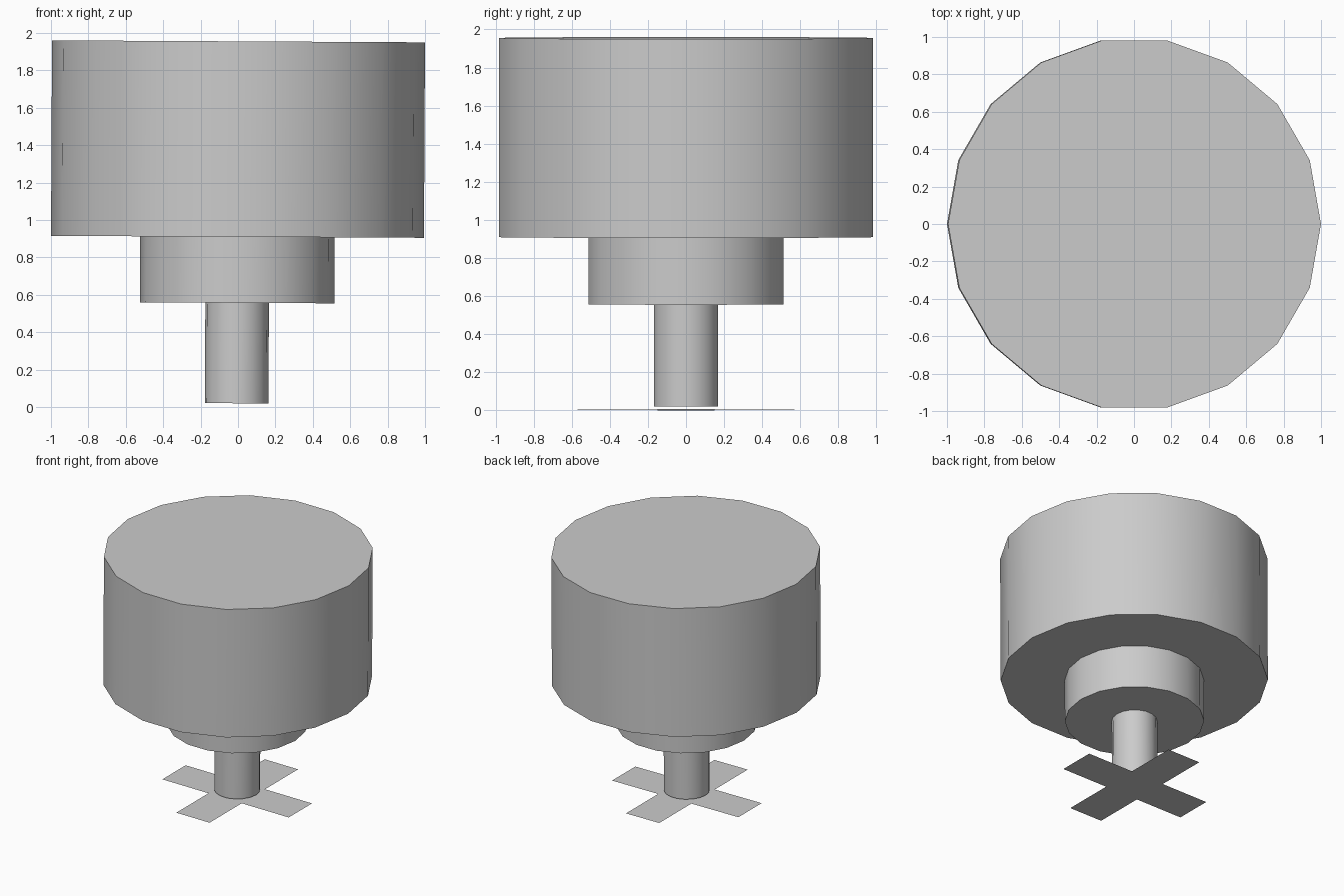
import bpy
from math import radians
from mathutils import Matrix, Vector

if "Cube" in bpy.data.objects:
    bpy.data.objects.remove(bpy.data.objects["Cube"])

# The whole model leans very slightly about this pivot
PIVOT = Vector((0, 0, 1.43))
LEAN = (Matrix.Translation(PIVOT) @ Matrix.Rotation(0.0053, 4, 'Y')
        @ Matrix.Translation(-PIVOT))


def drum(name, radius, z0, z1):
    """18-sided closed cylinder with smooth sides and a vertex on +x."""
    bpy.ops.mesh.primitive_cylinder_add(vertices=18, radius=radius, depth=z1 - z0)
    ob = bpy.context.object
    ob.name = ob.data.name = name
    # primitive starts on +y, so turn it to put a corner on +x
    ob.data.transform(LEAN @ Matrix.Translation((0, 0, (z0 + z1) / 2))
                      @ Matrix.Rotation(radians(90), 4, 'Z'))
    bpy.ops.object.shade_smooth_by_angle(angle=radians(30))
    return ob


def strip(name, sx, sy, z):
    """Flat single-sided foot strip."""
    bpy.ops.mesh.primitive_plane_add(size=1)
    ob = bpy.context.object
    ob.name = ob.data.name = name
    ob.data.transform(LEAN @ Matrix.Translation((0, 0, z))
                      @ Matrix.Diagonal((sx, sy, 1, 1)))
    return ob


# Large upper body, stepped collar and narrow stem
drum("upper_body", 0.997, 0.91, 1.955)
drum("collar", 0.52, 0.557, 0.91)
drum("stem", 0.17, 0.02, 0.557)

# Crossed flat foot
strip("foot_strip_side", 1.14, 0.30, 0.003)
strip("foot_strip_front", 0.30, 1.14, 0.006)
